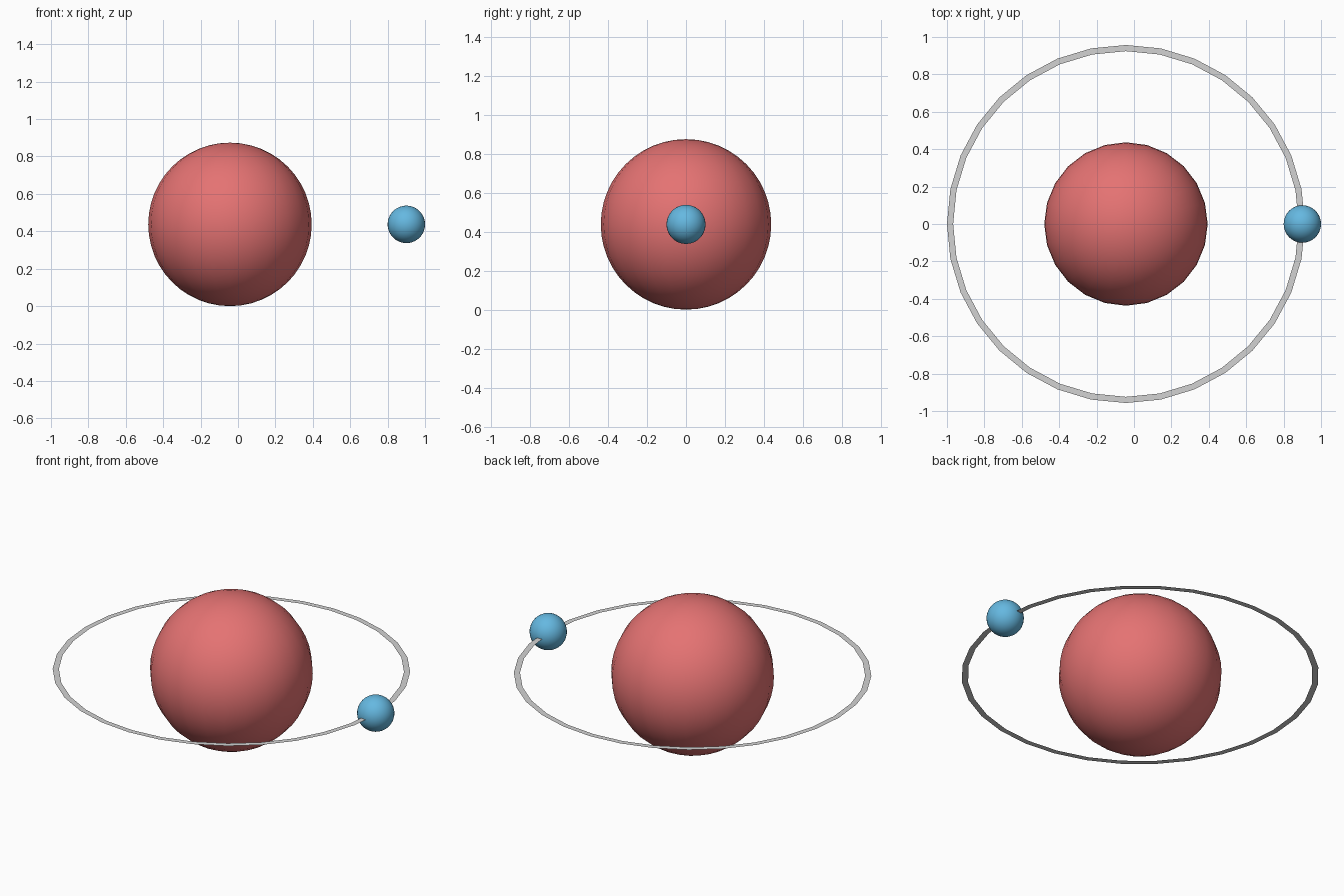
import bpy
import bmesh
import math

cube = bpy.data.objects.get("Cube")
if cube:
    bpy.data.objects.remove(cube, do_unlink=True)


def make_material(name, color):
    mat = bpy.data.materials.new(name)
    mat.use_nodes = True
    rgba = (*color, 1)
    mat.diffuse_color = rgba
    mat.node_tree.nodes["Principled BSDF"].inputs["Base Color"].default_value = rgba
    return mat


def make_sphere(name, x, radius, segments, rings, mat):
    bpy.ops.mesh.primitive_uv_sphere_add(segments=segments, ring_count=rings,
                                         radius=radius, location=(x, 0, CENTER_Z))
    obj = bpy.context.object
    obj.name = name
    obj.data.materials.append(mat)
    bpy.ops.object.shade_smooth()
    return obj


def make_flat_ring(name, x, inner, outer, segments, mat):
    bm = bmesh.new()
    loops = []
    for radius in (inner, outer):
        loops.append([bm.verts.new((radius * math.cos(a), radius * math.sin(a), 0))
                      for a in (math.tau * i / segments for i in range(segments))])
    for i in range(segments):
        j = (i + 1) % segments
        bm.faces.new((loops[0][i], loops[1][i], loops[1][j], loops[0][j]))
    mesh = bpy.data.meshes.new(name)
    bm.to_mesh(mesh)
    bm.free()
    mesh.materials.append(mat)
    obj = bpy.data.objects.new(name, mesh)
    obj.location = (x, 0, CENTER_Z)
    bpy.context.collection.objects.link(obj)
    return obj


CENTER_Z = 0.437
PLANET_X = -0.043

red = make_material("soft red", (0.78, 0.17, 0.17))
blue = make_material("sky blue", (0.13, 0.48, 0.75))
grey = make_material("light grey", (0.65, 0.65, 0.65))

# Planet, its moon and the flat orbit band joining them
make_sphere("planet", PLANET_X, 0.437, 24, 24, red)
make_sphere("moon", 0.9, 0.1, 32, 32, blue)
make_flat_ring("orbit_ring", PLANET_X, 0.924, 0.957, 32, grey)
